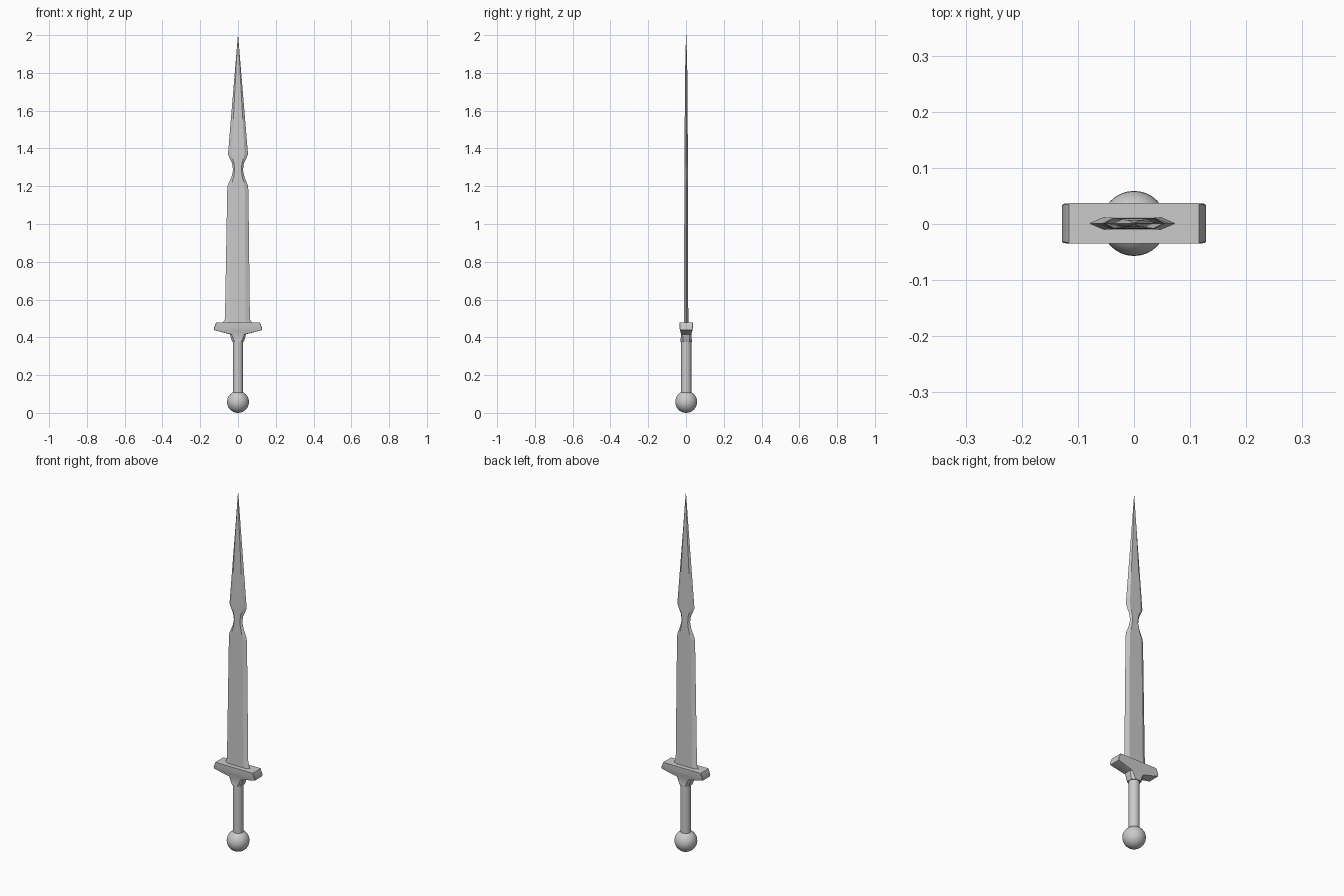
import bpy, bmesh

if "Cube" in bpy.data.objects:
    bpy.data.objects.remove(bpy.data.objects["Cube"])


def finish(obj, angle):
    bpy.ops.object.select_all(action='DESELECT')
    obj.select_set(True)
    bpy.context.view_layer.objects.active = obj
    bpy.ops.object.shade_smooth_by_angle(angle=angle)


def loft(name, rings, angle=0.6):
    """Skin a stack of equal-sized point rings and cap both ends."""
    bm = bmesh.new()
    loops = [[bm.verts.new(p) for p in ring] for ring in rings]
    n = len(loops[0])
    for a, b in zip(loops, loops[1:]):
        for i in range(n):
            j = (i + 1) % n
            bm.faces.new((a[i], a[j], b[j], b[i]))
    bm.faces.new(loops[0][::-1])
    bm.faces.new(loops[-1])
    bmesh.ops.recalc_face_normals(bm, faces=bm.faces)
    mesh = bpy.data.meshes.new(name)
    bm.to_mesh(mesh)
    bm.free()
    obj = bpy.data.objects.new(name, mesh)
    bpy.context.collection.objects.link(obj)
    finish(obj, angle)
    return obj


def blade_ring(z, w, t, cx):
    f = w * 0.66
    return [(cx + x, y + 0.001, z) for x, y in
            ((-w, 0), (-f, -t), (f, -t), (w, 0), (f, t), (-f, t))]


def guard_ring(z, hx, hy, c):
    return [(x, y + 0.001, z) for x, y in
            ((-hx, -hy + c), (-hx + c, -hy), (hx - c, -hy), (hx, -hy + c),
             (hx, hy - c), (hx - c, hy), (-hx + c, hy), (-hx, hy - c))]


# Blade: flared foot, straight body, narrow waist, long point
loft("blade", [blade_ring(*s) for s in (
    (0.465, 0.077, 0.011, -0.003),
    (0.480, 0.076, 0.011, -0.003),
    (0.496, 0.066, 0.011, -0.003),
    (1.180, 0.056, 0.010, -0.001),
    (1.205, 0.053, 0.010, -0.001),
    (1.250, 0.034, 0.010, 0),
    (1.285, 0.026, 0.009, 0),
    (1.320, 0.031, 0.009, 0),
    (1.345, 0.043, 0.009, 0),
    (1.370, 0.053, 0.009, 0),
    (1.800, 0.0172, 0.006, 0),
    (2.000, 0.0006, 0.001, 0))], 0.35)

# Guard: wide flat top tapering to a collar round the grip
loft("guard", [guard_ring(*s) for s in (
    (0.374, 0.029, 0.030, 0.014),
    (0.385, 0.034, 0.030, 0.013),
    (0.416, 0.042, 0.027, 0.008),
    (0.438, 0.126, 0.033, 0.002),
    (0.448, 0.128, 0.035, 0.002),
    (0.478, 0.116, 0.036, 0.002))], 0.6)

# Grip
bpy.ops.mesh.primitive_cylinder_add(vertices=24, radius=0.027, depth=0.30,
                                    location=(0, 0.001, 0.24))
grip = bpy.context.object
grip.name = "grip"
finish(grip, 0.6)

# Pommel
bpy.ops.mesh.primitive_uv_sphere_add(segments=32, ring_count=16, radius=0.058,
                                     location=(0, 0.001, 0.058))
pommel = bpy.context.object
pommel.name = "pommel"
finish(pommel, 0.6)
